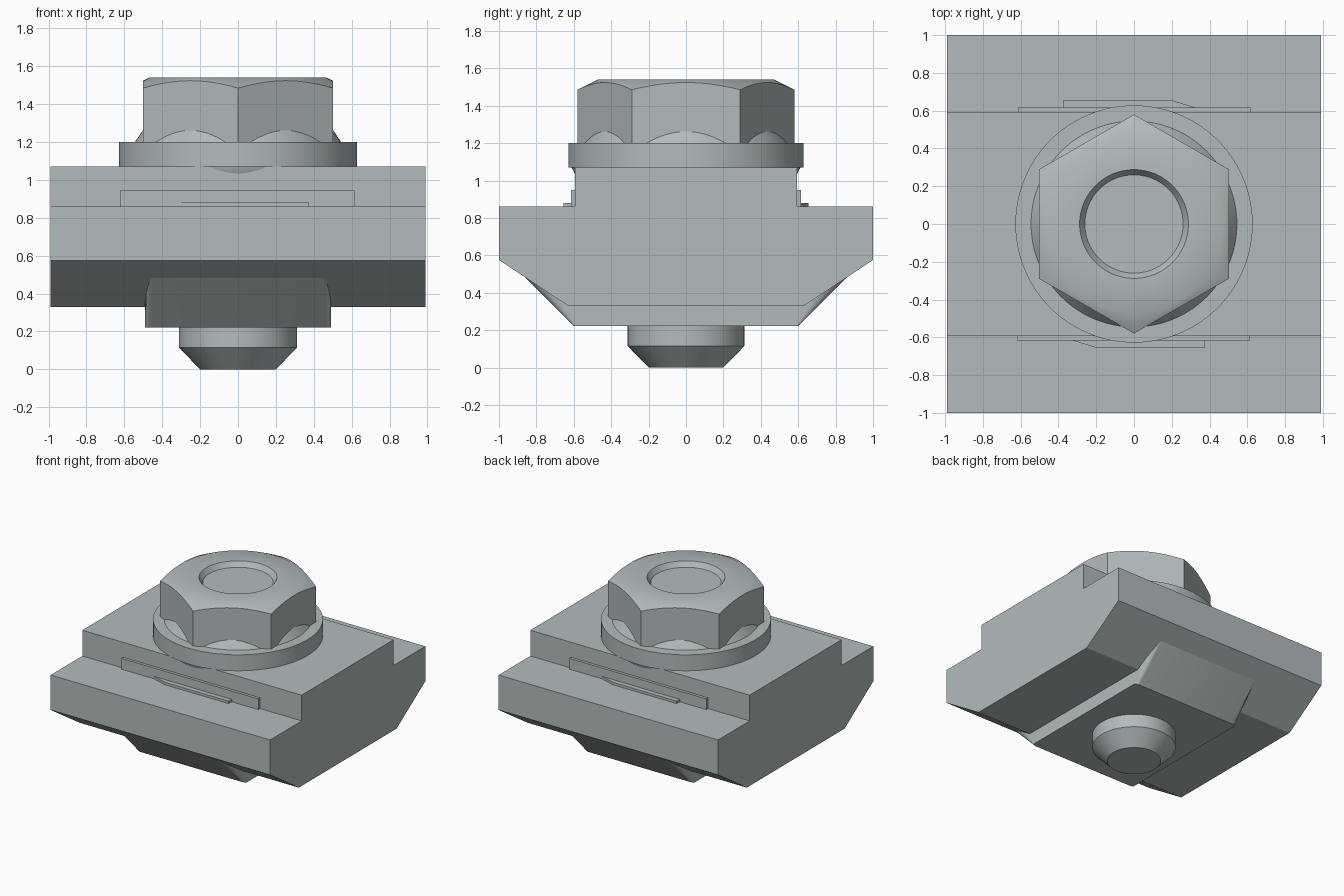
import bpy, bmesh, math

if "Cube" in bpy.data.objects:
    bpy.data.objects.remove(bpy.data.objects["Cube"])

steel = bpy.data.materials.new("grey steel")
steel.diffuse_color = (0.45, 0.50, 0.51, 1)
steel.use_nodes = True
steel.node_tree.nodes["Principled BSDF"].inputs["Base Color"].default_value = steel.diffuse_color


def make(name, verts, faces, smooth=True):
    me = bpy.data.meshes.new(name)
    me.from_pydata(verts, [], faces)
    bm = bmesh.new()
    bm.from_mesh(me)
    bmesh.ops.recalc_face_normals(bm, faces=bm.faces)
    bm.to_mesh(me)
    bm.free()
    me.materials.append(steel)
    ob = bpy.data.objects.new(name, me)
    bpy.context.collection.objects.link(ob)
    if smooth:
        bpy.ops.object.select_all(action='DESELECT')
        ob.select_set(True)
        bpy.context.view_layer.objects.active = ob
        bpy.ops.object.shade_smooth_by_angle(angle=math.radians(30))
    return ob


def loft(name, rings, smooth=True):
    """Skin equal-length rings of points and cap both ends."""
    n = len(rings[0])
    verts = [p for r in rings for p in r]
    faces = [(k * n + i, k * n + (i + 1) % n, (k + 1) * n + (i + 1) % n, (k + 1) * n + i)
             for k in range(len(rings) - 1) for i in range(n)]
    faces += [tuple(range(n)), tuple(range((len(rings) - 1) * n, len(rings) * n))]
    return make(name, verts, faces, smooth)


N = 96
ANGLES = [2 * math.pi * i / N for i in range(N)]


def circle(r, z):
    return [(r * math.cos(a), r * math.sin(a), z) for a in ANGLES]


# main body: stepped profile extruded along x
half = [(0.63, 0.33), (1, 0.575), (1, 0.86), (0.593, 0.86), (0.593, 1.07)]
profile = half + [(-y, z) for y, z in reversed(half)]
loft("body", [[(x, y, z) for y, z in profile] for x in (-0.99, 0.99)], False)


# lower block with 45 degree ends and softened corners
def block_ring(h, b, z):
    w, a = 0.49, 0.04
    quarter = [(w - a + a * math.cos(t), h - b + b * math.sin(t))
               for t in [math.pi / 2 * i / 8 for i in range(9)]]
    top = quarter + [(-x, y) for x, y in reversed(quarter)]
    return [(x, y, z) for x, y in top + [(-x, -y) for x, y in top]]


loft("lower_block", [block_ring(0.60, 0.015, 0.222), block_ring(0.93, 0.15, 0.552)])

# screw tip, spherical seat and collar
loft("screw_tip", [circle(0.2, 0), circle(0.312, 0.115), circle(0.312, 0.3)])
loft("collar_seat", [circle(0.588, 1.025), circle(0.612, 1.07), circle(0.612, 1.08)])
loft("collar", [circle(0.628, 1.07), circle(0.628, 1.2)])
loft("head_fillet", [circle(0.545, 1.2), circle(0.45, 1.337)])


# hexagonal head with conical chamfer and shallow recess
def hex_ring(zfun):
    pts = []
    for a in ANGLES:
        r = 0.502 / math.cos((a + math.pi / 6 + 1e-9) % (math.pi / 3) - math.pi / 6)
        pts.append((r * math.cos(a), r * math.sin(a), zfun(r)))
    return pts


loft("hex_head", [hex_ring(lambda r: 1.2),
                  hex_ring(lambda r: 1.54 - (r - 0.47) * 0.5),
                  circle(0.47, 1.54), circle(0.288, 1.54), circle(0.26, 1.5)])

# stepped side plates, repeated by a half turn
spring = [(-0.33, -0.58), (-0.33, -0.615), (-0.2, -0.655), (0.375, -0.655), (0.375, -0.58)]
plate = [(-0.62, -0.58), (-0.62, -0.616), (0.615, -0.616), (0.615, -0.58)]
for side, s in (("front", 1), ("back", -1)):
    for part, outline, top in (("side_plate", plate, 0.948), ("spring_strip", spring, 0.88)):
        loft(side + "_" + part,
             [[(s * x, s * y, z) for x, y in outline] for z in (0.858, top)], False)
